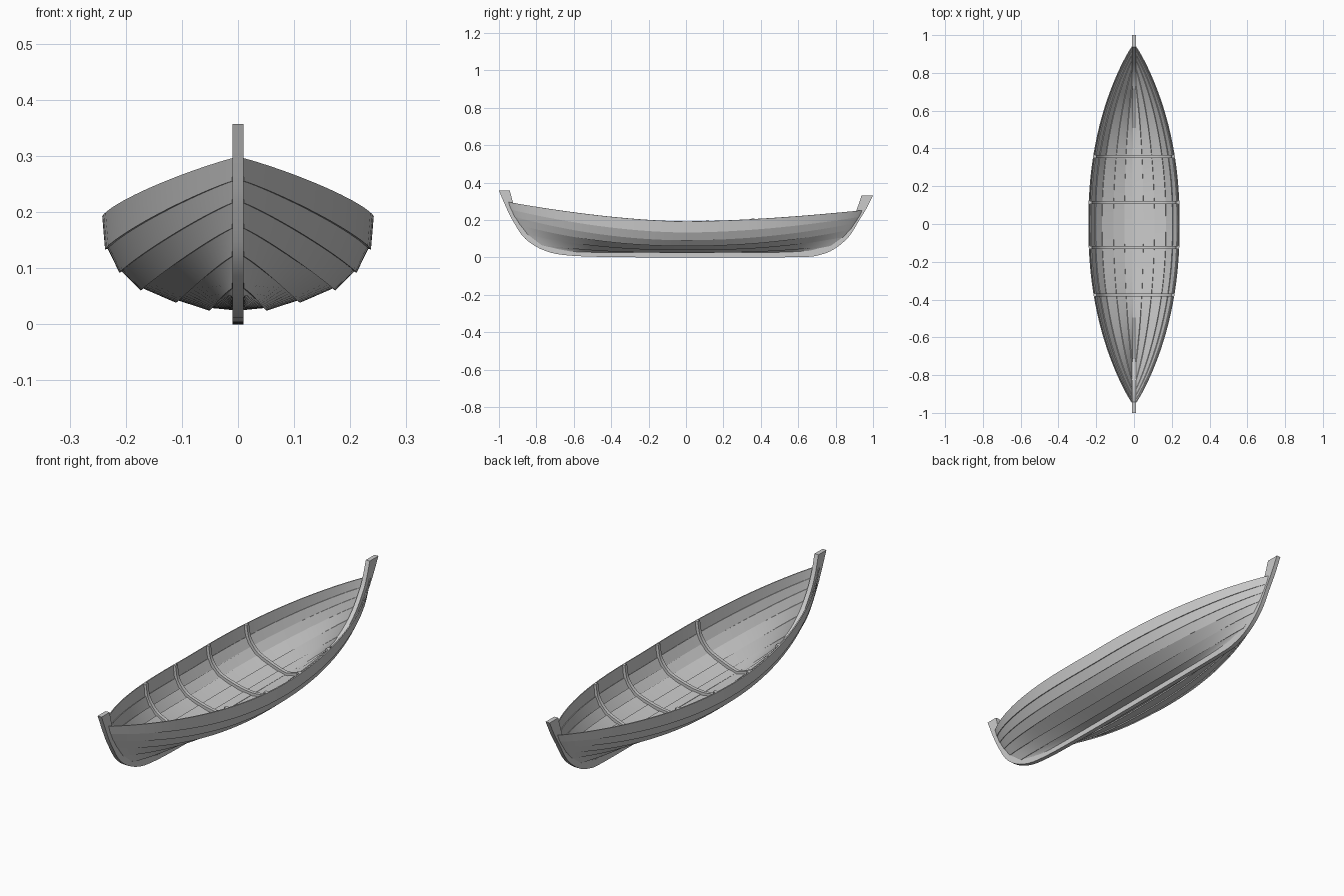
import bpy, bmesh, math
from mathutils import Vector

if "Cube" in bpy.data.objects:
    bpy.data.objects.remove(bpy.data.objects["Cube"])

grey = bpy.data.materials.new("plain grey")
grey.use_nodes = True
grey.diffuse_color = (0.6, 0.6, 0.6, 1)
grey.node_tree.nodes["Principled BSDF"].inputs["Base Color"].default_value = (0.6, 0.6, 0.6, 1)

# Plank lines from keel to sheer: midship half width and height, then (y, z) at both ends
MID = [(0.009, 0.025), (0.05, 0.029), (0.109, 0.043), (0.17, 0.064),
       (0.207, 0.094), (0.232, 0.134), (0.242, 0.192)]
BOW = [(0.62, 0.027), (0.77, 0.064), (0.845, 0.121), (0.885, 0.171),
       (0.915, 0.216), (0.935, 0.255), (0.95, 0.296)]
STERN = [(0.62, 0.027), (0.77, 0.06), (0.84, 0.108), (0.878, 0.148),
         (0.903, 0.183), (0.925, 0.216), (0.943, 0.252)]
PLANK = 0.005
TOP = len(MID) - 1


def line_point(k, t):
    """Point on plank line k, with t from -1 at the bow to 1 at the stern."""
    end_y, end_z = (BOW if t < 0 else STERN)[k]
    w, z = MID[k]
    a = min(abs(t), 1)
    f = (1 - a ** 2.2) ** 0.92
    rise = a ** (1.65 + 0.15 * (TOP - k))
    return Vector((0.009 + (w - 0.009) * f, end_y * t, z + (end_z - z) * rise))


def inward(a, b):
    d = b - a
    return Vector((-d.z, 0, d.x)).normalized()


def loft(name, rings, mirror=False):
    """Skin closed rings into a capped solid."""
    bm = bmesh.new()
    rows = [[bm.verts.new(p) for p in ring] for ring in rings]
    n = len(rows[0])
    for r, s in zip(rows, rows[1:]):
        for i in range(n):
            j = (i + 1) % n
            bm.faces.new((r[i], r[j], s[j], s[i]))
    bm.faces.new(rows[0])
    bm.faces.new(rows[-1])
    bmesh.ops.recalc_face_normals(bm, faces=bm.faces)
    mesh = bpy.data.meshes.new(name)
    bm.to_mesh(mesh)
    bm.free()
    mesh.materials.append(grey)
    obj = bpy.data.objects.new(name, mesh)
    bpy.context.collection.objects.link(obj)
    if mirror:
        mod = obj.modifiers.new("mirror", 'MIRROR')
        mod.use_mirror_merge = False
    bpy.ops.object.select_all(action='DESELECT')
    obj.select_set(True)
    bpy.context.view_layer.objects.active = obj
    bpy.ops.object.shade_smooth_by_angle(angle=math.radians(30))
    return obj


def smooth_path(points, steps):
    """Catmull-Rom curve through the points."""
    p = [Vector(q) for q in points]
    p = [2 * p[0] - p[1]] + p + [2 * p[-1] - p[-2]]
    out = []
    for a, b, c, d in zip(p, p[1:], p[2:], p[3:]):
        for i in range(steps):
            u = i / steps
            out.append(0.5 * (2 * b + (c - a) * u + (2 * a - 5 * b + 4 * c - d) * u * u
                              + (3 * b - a - 3 * c + d) * u ** 3))
    return out + [p[-2]]


# Overlapping hull planks
SEGMENTS = 48
for k in range(TOP):
    rings = []
    for i in range(SEGMENTS + 1):
        t = -math.cos(math.pi * i / SEGMENTS)
        low, high = line_point(k, t), line_point(k + 1, t)
        n = inward(low, high)
        if k:
            low = low - n * PLANK * (1 - 0.7 * t ** 6)
        ring = [low, high, high + n * PLANK, low + n * PLANK]
        for p in ring:
            p.x = max(p.x, 0.003)
        rings.append(ring)
    loft("hull_plank_%d" % (k + 1), rings, mirror=True)

# Keel with both stem posts in one curved timber
outer = [(-1, 0.357), (-0.965, 0.275), (-0.928, 0.2), (-0.86, 0.1), (-0.75, 0.034),
         (-0.6, 0.008), (-0.3, 0.001), (0, 0), (0.3, 0), (0.62, 0.002), (0.71, 0.012),
         (0.79, 0.043), (0.87, 0.11), (0.93, 0.205), (0.965, 0.262), (1, 0.33)]
inner = [(-0.942, 0.357), (-0.922, 0.285), (-0.888, 0.21), (-0.825, 0.125), (-0.73, 0.06),
         (-0.6, 0.034), (-0.3, 0.029), (0, 0.028), (0.3, 0.029), (0.6, 0.032), (0.69, 0.043),
         (0.765, 0.075), (0.835, 0.135), (0.89, 0.21), (0.915, 0.262), (0.938, 0.33)]
HALF = 0.01
rings = []
for (oy, oz), (iy, iz) in zip(smooth_path(outer, 4), smooth_path(inner, 4)):
    rings.append([Vector((-HALF, oy, oz)), Vector((HALF, oy, oz)),
                  Vector((HALF, iy, iz)), Vector((-HALF, iy, iz))])
loft("keel_and_stems", rings)

# Four curved ribs following the inside of the hull
for number, y in enumerate((-0.375, -0.125, 0.115, 0.357), 1):
    half = []
    for k in range(TOP + 1):
        p = line_point(k, y / (BOW if y < 0 else STERN)[k][0])
        half.append((p.x, p.z))
    section = [(-x, z) for x, z in reversed(half)] + half
    path = [Vector((p.x, 0, p.y)) for p in smooth_path(section, 3)]
    rings = []
    for i, p in enumerate(path):
        n = inward(path[max(i - 1, 0)], path[min(i + 1, len(path) - 1)])
        back, face = p + n * 0.003, p + n * 0.017
        side = Vector((0, 0.008, 0))
        mid = Vector((0, y, 0))
        rings.append([back + mid - side, back + mid + side, face + mid + side, face + mid - side])
    loft("rib_%d" % number, rings)
